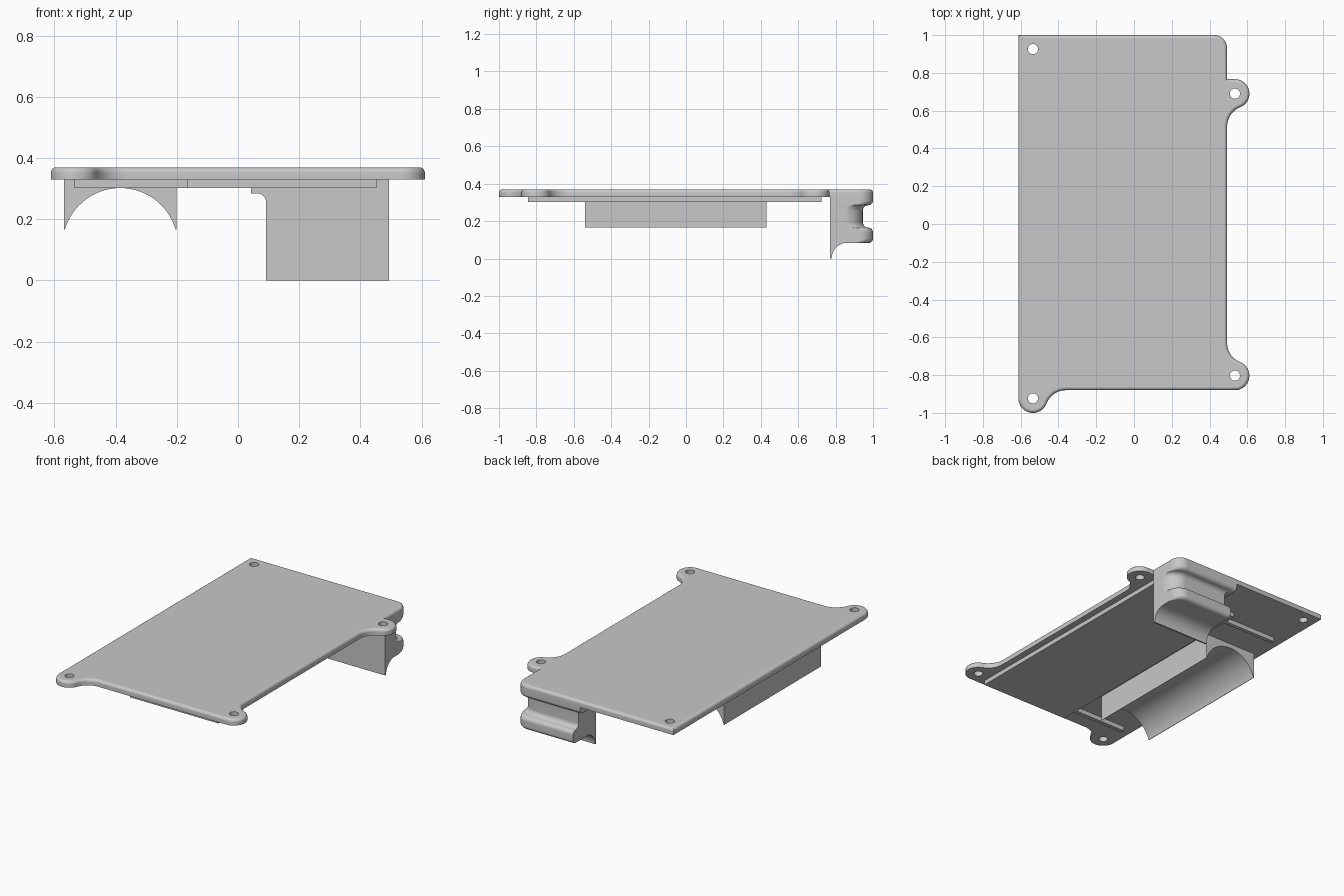
import bpy, bmesh
from math import cos, sin, radians, pi, sqrt, atan2, degrees

cube = bpy.data.objects.get("Cube")
if cube:
    bpy.data.objects.remove(cube, do_unlink=True)

grey = bpy.data.materials.new("plain_grey")
grey.use_nodes = True
grey.diffuse_color = (0.58, 0.58, 0.58, 1)
grey.node_tree.nodes["Principled BSDF"].inputs["Base Color"].default_value = (0.58, 0.58, 0.58, 1)


def arc(cx, cy, r, a0, a1, n=16):
    angles = [radians(a0 + (a1 - a0) * i / n) for i in range(n + 1)]
    return [(cx + r * cos(a), cy + r * sin(a)) for a in angles]


def finish(name, bm):
    bmesh.ops.recalc_face_normals(bm, faces=bm.faces)
    mesh = bpy.data.meshes.new(name)
    bm.to_mesh(mesh)
    bm.free()
    mesh.materials.append(grey)
    obj = bpy.data.objects.new(name, mesh)
    bpy.context.collection.objects.link(obj)
    return obj


def smooth(obj):
    bpy.ops.object.select_all(action='DESELECT')
    obj.select_set(True)
    bpy.context.view_layer.objects.active = obj
    bpy.ops.object.shade_smooth_by_angle(angle=radians(30))
    weighted = obj.modifiers.new("clean_normals", 'WEIGHTED_NORMAL')
    weighted.keep_sharp = True


def loft(name, rings):
    bm = bmesh.new()
    loops = [[bm.verts.new(p) for p in ring] for ring in rings]
    for low, high in zip(loops, loops[1:]):
        for i in range(len(low)):
            j = (i + 1) % len(low)
            bm.faces.new((low[i], low[j], high[j], high[i]))
    bm.faces.new(loops[0])
    bm.faces.new(loops[-1])
    return finish(name, bm)


def prism(name, pts, axis, start, end):
    place = {'x': lambda p, t: (t, p[0], p[1]),
             'y': lambda p, t: (p[0], t, p[1]),
             'z': lambda p, t: (p[0], p[1], t)}[axis]
    return loft(name, [[place(p, t) for p in pts] for t in (start, end)])


# Cover plate: outline with three rounded lugs blended into the edges
LUG, BLEND, TOP, UNDER = 0.077, 0.11, 0.37, 0.33
EDGE_X, EDGE_Y = 0.493, -0.88
lug_x, back_y, front_y = 0.534, 0.69, -0.803
foot_x, foot_y = -0.535, -0.923

side_dx = EDGE_X + BLEND - lug_x
side_dy = sqrt((LUG + BLEND) ** 2 - side_dx ** 2)
side_a = degrees(atan2(side_dy, side_dx))
end_dy = foot_y - (EDGE_Y - BLEND)
end_dx = sqrt((LUG + BLEND) ** 2 - end_dy ** 2)
end_a = degrees(atan2(end_dy, end_dx))

outline = [(-0.612, 1.0)]
outline += arc(EDGE_X - 0.07, 0.93, 0.07, 90, 0)
outline += [(EDGE_X, back_y + LUG)]
outline += arc(lug_x, back_y, LUG, 90, -side_a, 24)
outline += arc(EDGE_X + BLEND, back_y - side_dy, BLEND, 180 - side_a, 180)[1:]
outline += arc(EDGE_X + BLEND, front_y + side_dy, BLEND, 180, 180 + side_a)
outline += arc(lug_x, front_y, LUG, side_a, -90, 24)[1:]
outline += arc(foot_x + end_dx, EDGE_Y - BLEND, BLEND, 90, 180 - end_a)
outline += arc(foot_x, foot_y, LUG, -end_a, -180, 24)[1:]

plate = prism("cover_plate", outline, 'z', UNDER, TOP)
bm = bmesh.new()
bm.from_mesh(plate.data)
rim = [e for e in bm.edges if all(v.co.z > TOP - 0.001 for v in e.verts)]
bmesh.ops.bevel(bm, geom=rim, offset=0.018, segments=4, profile=0.5, affect='EDGES')
bm.to_mesh(plate.data)
bm.free()

# Screw holes
bpy.context.view_layer.objects.active = plate
for x, y in ((foot_x, 0.926), (lug_x, back_y), (lug_x, front_y), (foot_x, foot_y)):
    cutter = prism("hole_cutter", arc(x, y, 0.027, 0, 345, 23), 'z', 0.2, 0.5)
    cutter.hide_render = True
    cut = plate.modifiers.new("hole", 'BOOLEAN')
    cut.operation, cut.solver, cut.object = 'DIFFERENCE', 'EXACT', cutter
    bpy.ops.object.modifier_apply(modifier=cut.name)
    bpy.data.objects.remove(cutter, do_unlink=True)
smooth(plate)

# Arched cradle under the plate
MID, HALF, TIP, APEX = -0.385, 0.181, 0.166, 0.302
rise = APEX - TIP
radius = (HALF ** 2 + rise ** 2) / (2 * rise)
tip_a = degrees(atan2(TIP - APEX + radius, HALF))
profile = [(MID + 0.184, 0.34), (MID - 0.184, 0.34), (MID - 0.184, TIP)]
profile += arc(MID, APEX - radius, radius, 180 - tip_a, tip_a, 32)
profile += [(MID + 0.184, TIP)]
smooth(prism("arched_cradle", profile, 'y', -0.54, 0.43))

# Raised pad under the plate, and the two ribs reaching out from its side
for name, x0, x1, y0, y1 in (("raised_pad", -0.167, 0.452, -0.844, 0.725),
                             ("front_rib", -0.535, -0.16, -0.755, -0.73),
                             ("back_rib", -0.535, -0.16, 0.63, 0.655)):
    prism(name, [(x0, y0), (x1, y0), (x1, y1), (x0, y1)], 'z', 0.302, 0.34)

# Latch block: stacked sections whose back edge dips in to form the groove,
# and whose inner side steps out through a fillet to a shoulder at the top
L, R, F = 0.092, EDGE_X, 0.77
FILLET, LEDGE = 0.03, 0.285
steps = [i / 6 * pi / 2 for i in range(7)]
sections = [(0.108 - 0.025 * cos(a), 0.025 - 0.025 * sin(a)) for a in steps]
lower = [(0.14 + 0.025 * sin(a), 0.025 - 0.025 * cos(a)) for a in steps]
lower += [(0.195 - 0.03 * cos(a), 0.025 + 0.03 * sin(a)) for a in steps[1:]]
sections += lower
sections += [(0.45 - z, inset) for z, inset in reversed(lower)]
sections += [(0.34, 0)]


def block_ring(z, inset, left):
    r = 0.07 + 0.03 * inset / 0.055
    back = 1.0 - inset
    pts = [(left, F), (R, F)] + arc(R - r, back - r, r, 0, 90, 12) + [(left, back)]
    return [(x, y, z) for x, y in pts]


rings = []
for z, inset in sections:
    if z > LEDGE + 0.001:
        rings.append(block_ring(z, inset, 0.042))
        continue
    climb = min(max(z - LEDGE + FILLET, 0), FILLET)
    left = L - FILLET + sqrt(FILLET ** 2 - climb ** 2)
    rings.append(block_ring(z, inset, left))
    if abs(z - LEDGE) < 0.001:
        rings.append(block_ring(z, inset, 0.042))
smooth(loft("latch_block", rings))

# Hooked foot of the latch
hook = [(F, 0.09), (F, 0.0)] + arc(0.863, 0.0, 0.084, 180, 90) + [(0.863, 0.09)]
smooth(prism("latch_foot", hook, 'x', L, R))
